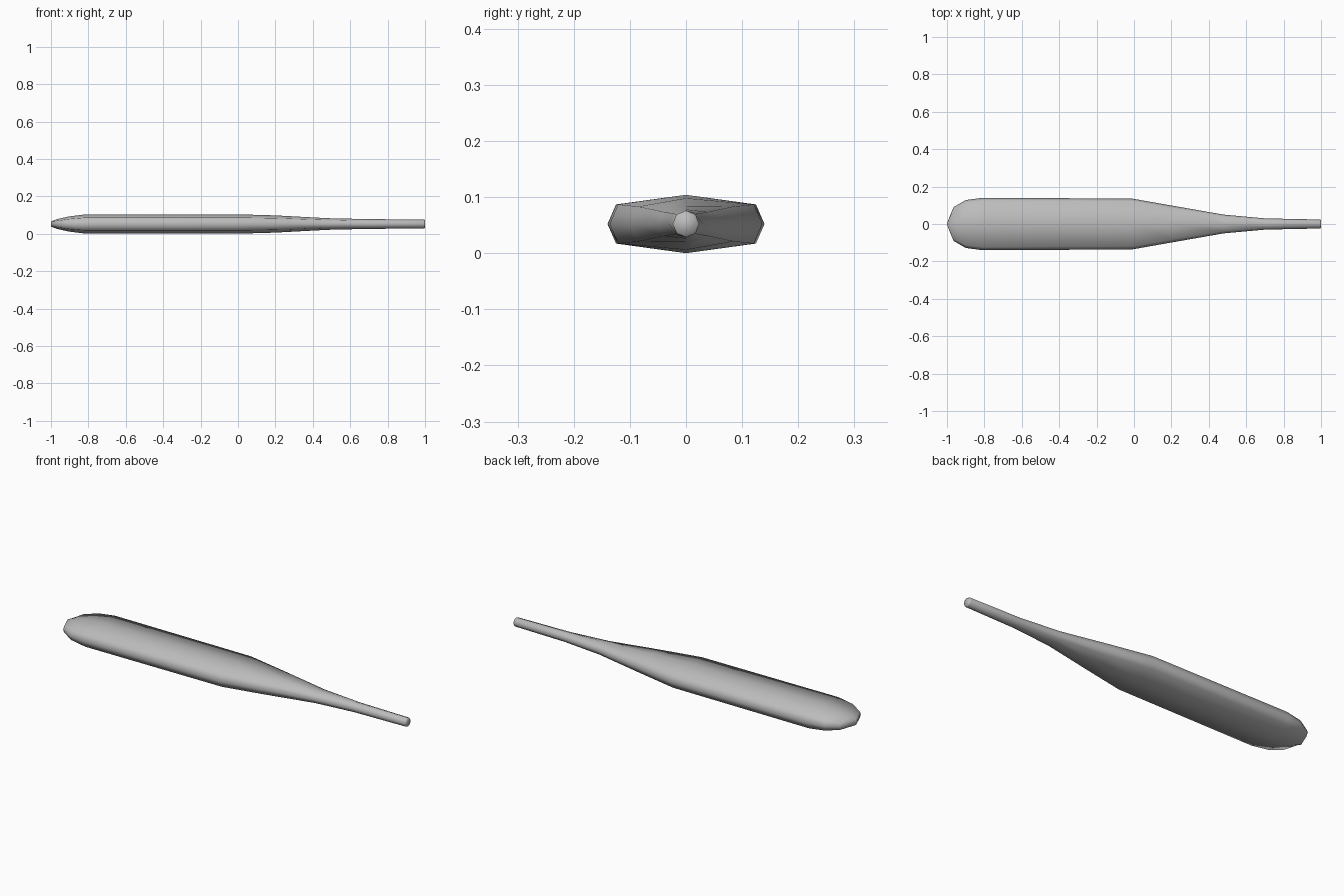
import bpy
import bmesh
from math import sqrt

cube = bpy.data.objects.get("Cube")
if cube:
    bpy.data.objects.remove(cube)

grey = bpy.data.materials.new("plain_grey")
grey.use_nodes = True
colour = (0.5, 0.5, 0.5, 1)
grey.diffuse_color = colour
grey.node_tree.nodes["Principled BSDF"].inputs["Base Color"].default_value = colour

MID = 0.052
# Stations along the length: x, half width, half height, roundness
STATIONS = [
    (-1.0, 0.004, 0.014, 0),
    (-0.965, 0.09, 0.027, 0),
    (-0.9, 0.128, 0.041, 0),
    (-0.81, 0.14, 0.052, 0),
    (-0.01, 0.136, 0.052, 0),
    (0.2, 0.099, 0.046, 0.2),
    (0.48, 0.05, 0.031, 0.6),
    (0.7, 0.03, 0.026, 1),
    (0.994, 0.024, 0.024, 1),
    (1.0, 0.021, 0.021, 1),
]


def section(w, h, roundness):
    """Eight-sided section, from flat blade to round grip."""
    d = sqrt(0.5)
    a = 0.89 + (d - 0.89) * roundness
    b = 0.67 + (d - 0.67) * roundness
    ring = [(1, 0), (a, b), (0, 1), (-a, b), (-1, 0), (-a, -b), (0, -1), (a, -b)]
    return [(y * w, MID + z * h) for y, z in ring]


# Paddle: one lofted skin from blade tip to grip end
bm = bmesh.new()
rings = [[bm.verts.new((x, y, z)) for y, z in section(w, h, r)]
         for x, w, h, r in STATIONS]
for r0, r1 in zip(rings, rings[1:]):
    for i in range(8):
        j = (i + 1) % 8
        bm.faces.new((r0[i], r0[j], r1[j], r1[i]))
bm.faces.new(rings[0])
bm.faces.new(rings[-1])
bmesh.ops.recalc_face_normals(bm, faces=bm.faces)
for face in bm.faces:
    face.smooth = True

mesh = bpy.data.meshes.new("paddle")
bm.to_mesh(mesh)
bm.free()
mesh.materials.append(grey)
bpy.context.collection.objects.link(bpy.data.objects.new("paddle", mesh))
